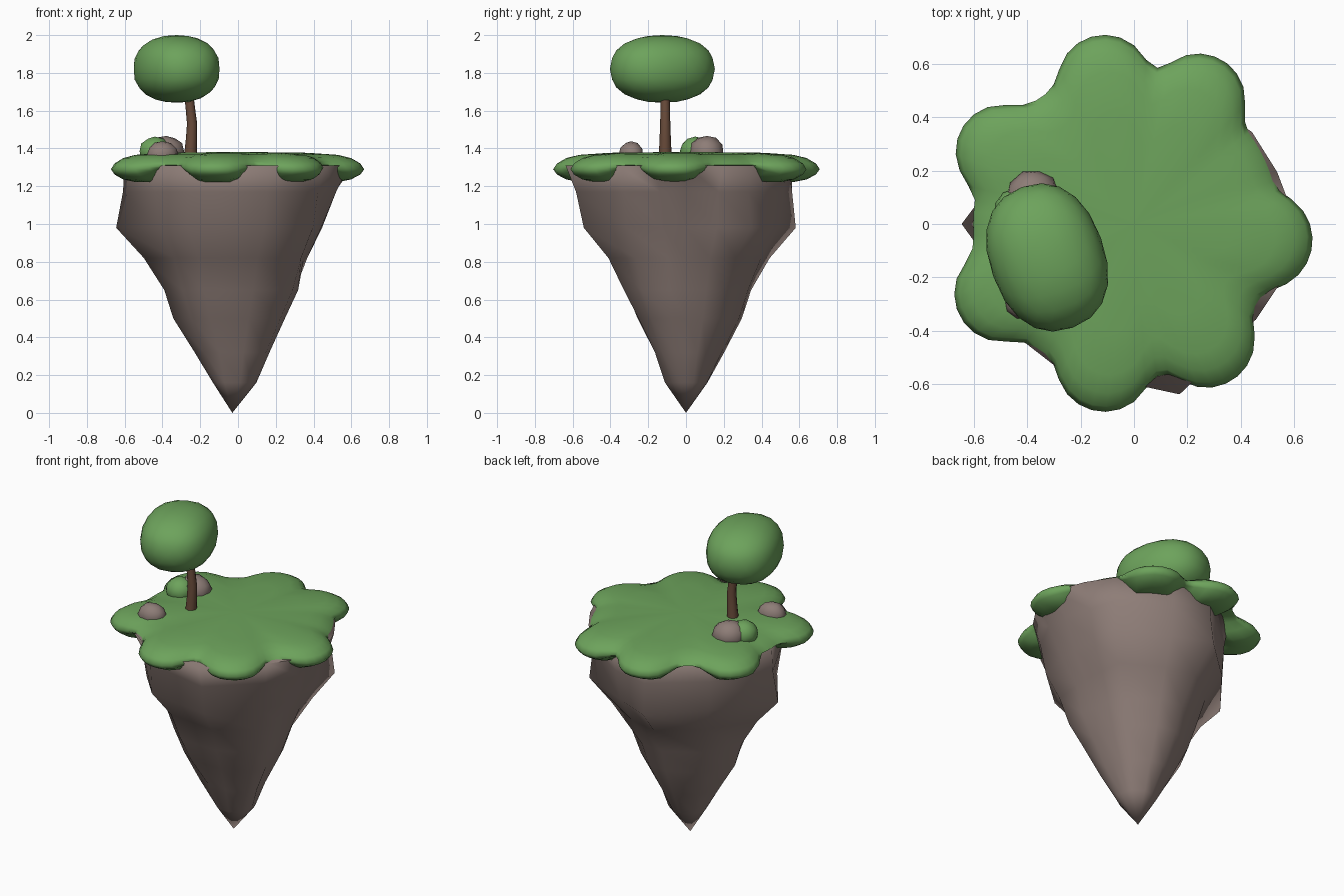
import bpy, bmesh, math, random
from math import sin, cos, pi, radians
from mathutils import Vector

random.seed(4)
cube = bpy.data.objects.get("Cube")
if cube:
    bpy.data.objects.remove(cube, do_unlink=True)


def material(name, rgb):
    mat = bpy.data.materials.new(name)
    mat.use_nodes = True
    mat.diffuse_color = (*rgb, 1)
    mat.node_tree.nodes["Principled BSDF"].inputs["Base Color"].default_value = (*rgb, 1)
    return mat


GREEN = material("leaf green", (0.152, 0.365, 0.106))
STONE = material("brown grey stone", (0.27, 0.205, 0.185))
BARK = material("brown bark", (0.14, 0.07, 0.042))


def finish(bm, name, mat, angle):
    bmesh.ops.recalc_face_normals(bm, faces=bm.faces)
    mesh = bpy.data.meshes.new(name)
    bm.to_mesh(mesh)
    bm.free()
    mesh.materials.append(mat)
    obj = bpy.data.objects.new(name, mesh)
    bpy.context.collection.objects.link(obj)
    bpy.ops.object.select_all(action="DESELECT")
    obj.select_set(True)
    bpy.context.view_layer.objects.active = obj
    bpy.ops.object.shade_smooth_by_angle(angle=radians(angle))
    return obj


def loft(name, rings, mat, angle, start=None, end=None):
    """Skin closed rings of points; start and end are optional cap points."""
    bm = bmesh.new()
    loops = [[bm.verts.new(p) for p in ring] for ring in rings]
    n = len(loops[0])
    for a, b in zip(loops, loops[1:]):
        for i in range(n):
            j = (i + 1) % n
            bm.faces.new((a[i], a[j], b[j], b[i]))
    for tip, loop in ((start, loops[0]), (end, loops[-1])):
        if tip:
            v = bm.verts.new(tip)
            for i in range(n):
                bm.faces.new((v, loop[i], loop[(i + 1) % n]))
    return finish(bm, name, mat, angle)


def blob(name, centre, size, mat, detail, turn=0, boxy=1, rough=0):
    """Ellipsoid, optionally squared off or roughened."""
    bm = bmesh.new()
    bmesh.ops.create_icosphere(bm, subdivisions=detail, radius=1)
    for v in bm.verts:
        p = Vector([math.copysign(abs(c) ** boxy, c) * s for c, s in zip(v.co, size)])
        p *= 1 + random.uniform(-rough, rough)
        v.co = Vector((p.x * cos(turn) - p.y * sin(turn),
                       p.x * sin(turn) + p.y * cos(turn), p.z)) + Vector(centre)
    return finish(bm, name, mat, 60)


# Floating rock: angle, then radius at the rim, shoulder, middle and waist
COLUMNS = [
    (0, .61, .45, .31, .25), (20, .57, .47, .31, .26), (38, .56, .56, .32, .27),
    (75, .56, .50, .34, .29), (100, .57, .59, .35, .30), (140, .54, .50, .35, .30),
    (180, .60, .64, .38, .33), (218, .62, .52, .36, .30), (242, .61, .55, .36, .29),
    (285, .66, .56, .34, .26), (322, .58, .51, .38, .30), (345, .61, .46, .34, .27),
]
LEVELS = (1.31, .98, .65, .5, .16)


def rock_radius(radii, z):
    for hi, lo, top, low in zip(LEVELS, LEVELS[1:], radii, radii[1:]):
        if z >= lo:
            t = (hi - z) / (hi - lo)
            return top * (1 - t) + low * t


# Each level has a height and how far it is pinched in
rings = []
for z, pinch in ((1.31, 1), (1.17, .97), (.98, 1), (.82, .95), (.65, 1),
                 (.5, 1), (.32, .96), (.16, 1)):
    drift = -.02 * (1 - z / 1.31)
    rough = 0 if z in LEVELS else .014
    ring = []
    for deg, *radii in COLUMNS:
        r = rock_radius(radii + [.115], z) * pinch + random.uniform(-rough, rough)
        a = radians(deg)
        ring.append((r * cos(a) + drift, r * sin(a), z))
    rings.append(ring)
loft("floating_rock", rings, STONE, 110, start=(0, 0, 1.31), end=(-.03, 0, 0))

# Grass cap: round lobes around a disc, drooping over the edge
LOBES = [(-.11, .53, .18), (.24, .46, .18), (.48, -.06, .19), (.27, -.43, .185),
         (-.11, -.52, .185), (-.49, -.26, .185), (-.49, .27, .18)]
DISC = (-.03, 0, .572)
SEGMENTS = 84


def ray_exit(circle, a):
    """Distance from the middle to the far side of a circle, or zero on a miss."""
    x, y, r = circle
    b = x * cos(a) + y * sin(a)
    d = b * b - x * x - y * y + r * r
    return b + math.sqrt(d) if d > 0 else 0


def outline(a):
    return max(ray_exit(c, a) for c in LOBES + [DISC])


step = 2 * pi / SEGMENTS
angles = [i * step for i in range(SEGMENTS)]
reach = [sum(outline(a + k * step * .7) for k in (-1, 0, 1)) / 3 for a in angles]
droop = [min(1, max(0, (r - ray_exit(DISC, a)) / .11)) ** .75 for a, r in zip(angles, reach)]

# Inset from the outline, height at a notch, height at a lobe
PROFILE = [(.30, 1.377, 1.377), (.14, 1.368, 1.366), (.07, 1.355, 1.349), (.02, 1.332, 1.32),
           (0, 1.313, 1.29), (.02, 1.306, 1.262), (.07, 1.304, 1.236),
           (.14, 1.302, 1.222), (.21, 1.3, 1.236), (.28, 1.3, 1.28)]
rings = []
for inset, notch_z, lobe_z in PROFILE:
    rings.append([((r - inset) * cos(a), (r - inset) * sin(a), notch_z * (1 - w) + lobe_z * w)
                  for a, r, w in zip(angles, reach, droop)])
loft("grass_cap", rings, GREEN, 80, start=(0, 0, 1.382))

# Tree
rings = []
for x, z, r in ((-.252, 1.36, .034), (-.246, 1.45, .03), (-.243, 1.53, .027),
                (-.252, 1.61, .025), (-.262, 1.7, .024)):
    rings.append([(x + r * cos(k * pi / 4), -.11 + r * sin(k * pi / 4), z) for k in range(8)])
loft("tree_trunk", rings, BARK, 50)
blob("tree_crown", (-.325, -.125, 1.821), (.28, .214, .179), GREEN, 3,
     turn=radians(110), boxy=.88)

# Bush and boulders on the grass
blob("bush", (-.44, .05, 1.385), (.085, .083, .078), GREEN, 2)
blob("back_boulder", (-.38, .11, 1.38), (.1, .09, .088), STONE, 2, turn=.4, rough=.04)
blob("front_boulder", (-.4, -.29, 1.365), (.085, .066, .075), STONE, 2, turn=.2, rough=.04)
